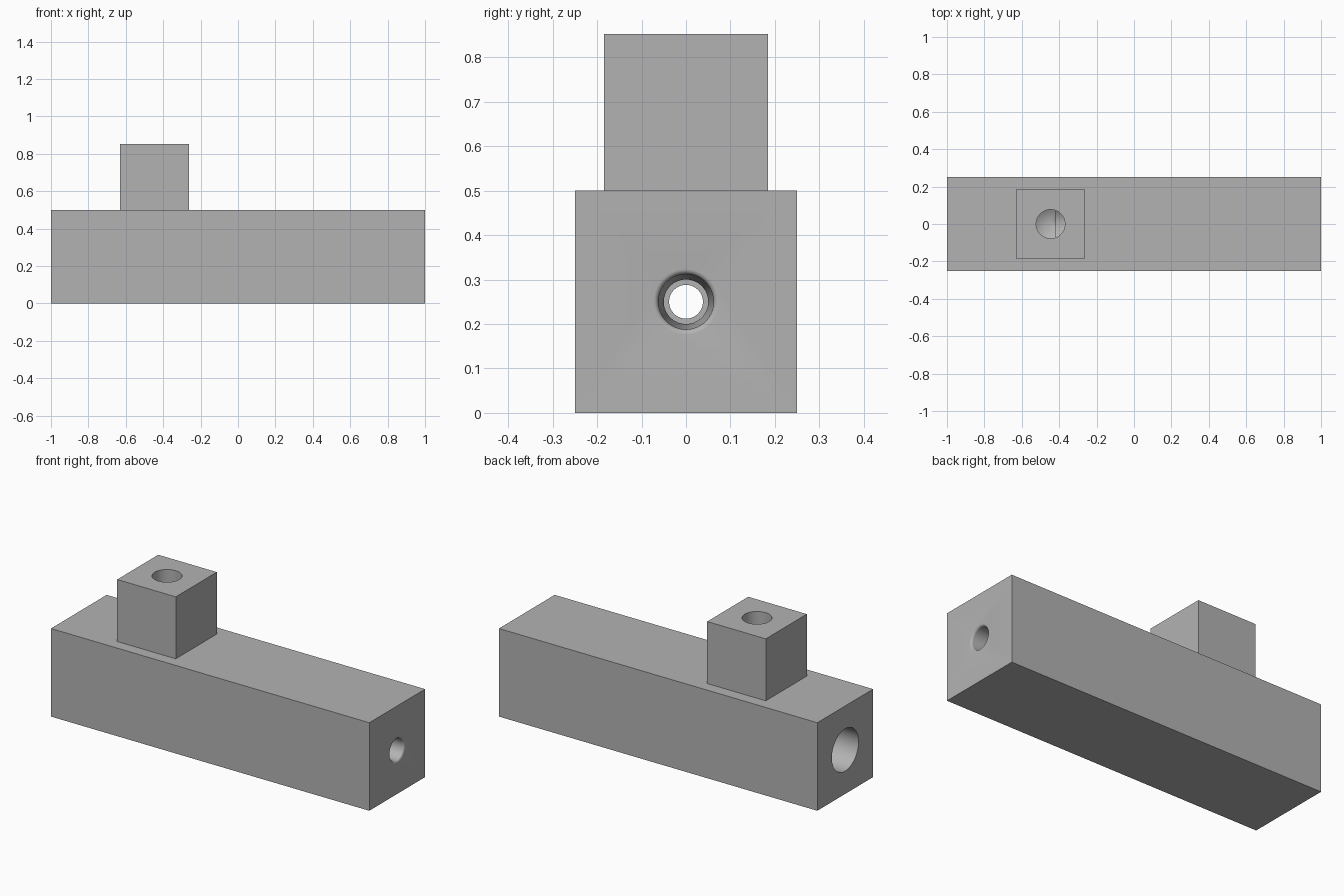
import bpy, math
from mathutils import Matrix, Vector

cube = bpy.data.objects.get("Cube")
if cube:
    bpy.data.objects.remove(cube, do_unlink=True)

GREY = 0.45
grey = bpy.data.materials.new("plain grey")
grey.use_nodes = True
grey.diffuse_color = (GREY, GREY, GREY, 1)
grey.node_tree.nodes["Principled BSDF"].inputs["Base Color"].default_value = (GREY, GREY, GREY, 1)

PORT_X = -0.446
AXIS_Z = 0.25
SIDES = 64


def block(name, size, base):
    """Box standing on the point base."""
    bpy.ops.mesh.primitive_cube_add(size=1, location=(0, 0, 0))
    ob = bpy.context.object
    ob.name = name
    ob.data.transform(Matrix.Translation(Vector(base) + Vector((0, 0, size[2] / 2))) @ Matrix.Diagonal((*size, 1)))
    ob.data.materials.append(grey)
    return ob


def turned_cutter(name, profile, matrix):
    """Closed solid turned about local z from (height, radius) points; the ends lie on the axis."""
    verts, faces, rings = [], [], []
    for h, r in profile:
        n = SIDES if r > 0 else 1
        rings.append(range(len(verts), len(verts) + n))
        for i in range(n):
            a = math.tau * i / n
            verts.append((r * math.cos(a), r * math.sin(a), h))
    for lo, hi in zip(rings, rings[1:]):
        for i in range(SIDES):
            j = (i + 1) % SIDES
            if len(lo) == 1:
                faces.append((lo[0], hi[j], hi[i]))
            elif len(hi) == 1:
                faces.append((lo[i], lo[j], hi[0]))
            else:
                faces.append((lo[i], lo[j], hi[j], hi[i]))
    mesh = bpy.data.meshes.new(name)
    mesh.from_pydata(verts, [], faces)
    mesh.transform(matrix)
    mesh.materials.append(grey)
    ob = bpy.data.objects.new(name, mesh)
    bpy.context.collection.objects.link(ob)
    ob.hide_render = True
    return ob


def cut(ob, cutter):
    bpy.context.view_layer.objects.active = ob
    mod = ob.modifiers.new("bore", 'BOOLEAN')
    mod.operation = 'DIFFERENCE'
    mod.solver = 'EXACT'
    mod.object = cutter
    bpy.ops.object.modifier_apply(modifier=mod.name)


# Solid parts
body = block("body", (2, 0.5, 0.5), (0, 0, 0))
tower = block("port_tower", (0.368, 0.368, 0.352), (PORT_X, 0, 0.5))

# Lengthwise passage: inlet, nozzle, mixing chamber, throat, widening outlet with rounded mouth
passage = [(-1.1, 0), (-1.1, 0.12), (-0.75, 0.12), (-0.55, 0.038), (-0.418, 0.038),
           (-0.418, 0.12), (-0.3, 0.12), (-0.1, 0.05), (0.1, 0.05)]
FILLET, MOUTH = 0.012, 0.074
for k in range(7):
    a = math.pi / 2 * k / 6
    passage.append((1 - FILLET + FILLET * math.sin(a), MOUTH - FILLET * math.cos(a)))
passage += [(1.1, MOUTH), (1.1, 0)]
along_x = Matrix.Translation((0, 0, AXIS_Z)) @ Matrix.Rotation(math.pi / 2, 4, 'Y')
passage_cutter = turned_cutter("passage_cutter", passage, along_x)

# Drilled port with a conical bottom, opening into the chamber
port = [(0.3, 0), (0.346, 0.077), (1.0, 0.077), (1.0, 0)]
port_cutter = turned_cutter("port_cutter", port, Matrix.Translation((PORT_X, 0, 0)))

cut(body, passage_cutter)
cut(body, port_cutter)
cut(tower, port_cutter)
for cutter in (passage_cutter, port_cutter):
    bpy.data.objects.remove(cutter, do_unlink=True)

# Smooth bores with sharp box edges
bpy.ops.object.select_all(action='DESELECT')
for ob in (body, tower):
    ob.select_set(True)
bpy.context.view_layer.objects.active = body
bpy.ops.object.shade_smooth_by_angle(angle=math.radians(30))
